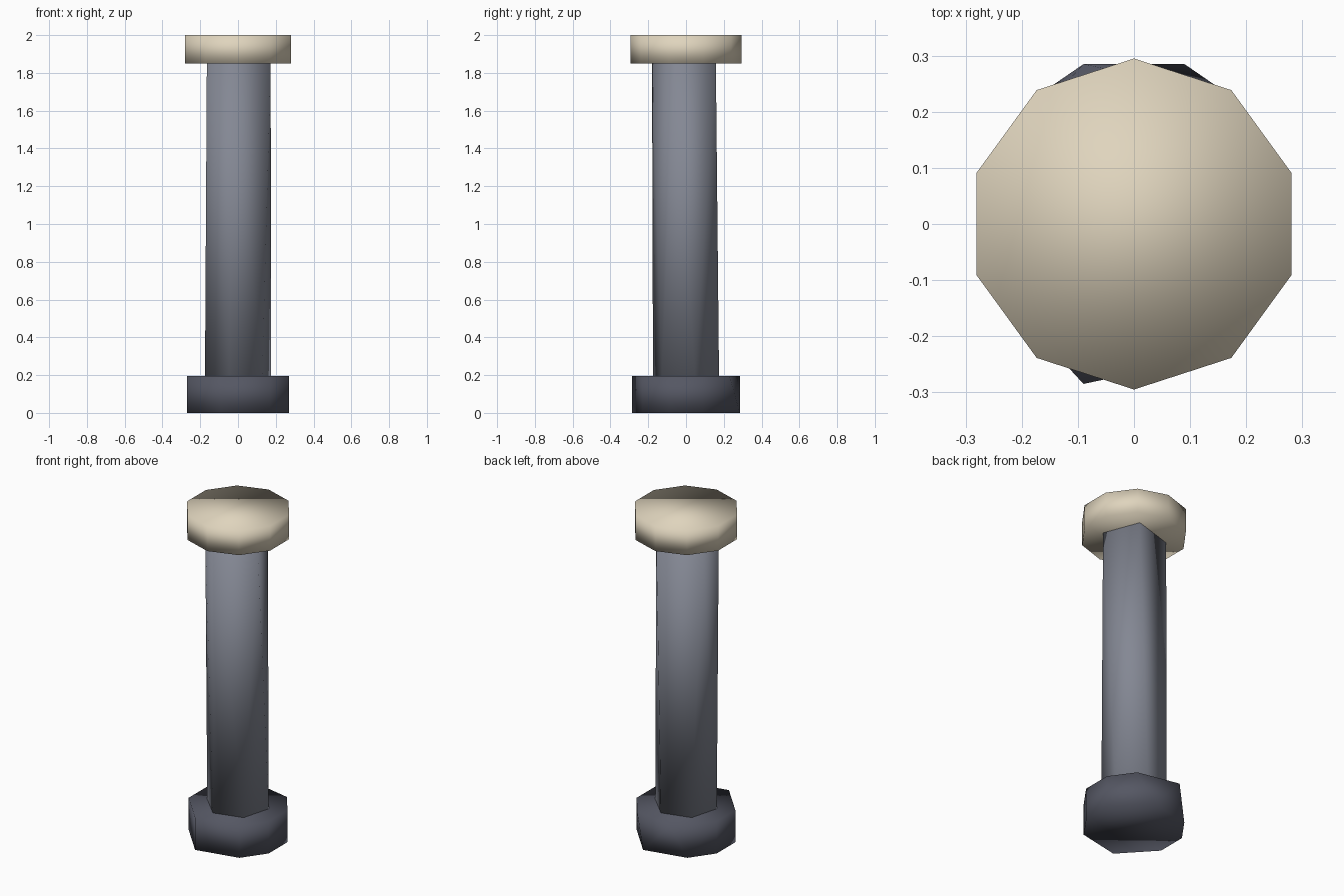
import bpy, bmesh, math

cube = bpy.data.objects.get("Cube")
if cube:
    bpy.data.objects.remove(cube)


def material(name, rgb):
    m = bpy.data.materials.new(name)
    m.use_nodes = True
    m.diffuse_color = (*rgb, 1)
    m.node_tree.nodes["Principled BSDF"].inputs["Base Color"].default_value = (*rgb, 1)
    return m


def ring(count, radius, start):
    """Points of a regular polygon, first one at the start angle in degrees."""
    angles = [math.radians(start + 360 * i / count) for i in range(count)]
    return [(radius * math.cos(a), radius * math.sin(a)) for a in angles]


def prism(name, bottom, top, z0, z1, mat):
    """Smooth-shaded solid wrapped around a bottom and a top outline."""
    bm = bmesh.new()
    for outline, z in ((bottom, z0), (top, z1)):
        for x, y in outline:
            bm.verts.new((x, y, z))
    bmesh.ops.convex_hull(bm, input=bm.verts[:])
    bmesh.ops.recalc_face_normals(bm, faces=bm.faces[:])
    for f in bm.faces:
        f.smooth = True
    mesh = bpy.data.meshes.new(name)
    bm.to_mesh(mesh)
    bm.free()
    mesh.materials.append(mat)
    obj = bpy.data.objects.new(name, mesh)
    bpy.context.collection.objects.link(obj)
    return obj


beige = material("warm beige", (0.74, 0.66, 0.51))
grey = material("steel grey", (0.23, 0.245, 0.295))
dark = material("dark slate", (0.09, 0.095, 0.125))

# Ten-sided cap
cap = ring(10, 0.295, 90)
prism("top_cap", cap, cap, 1.85, 2.0, beige)

# Slightly twisted shaft: six sides below, five above
shaft_top = [(0.173, -0.06), (0.09, 0.158), (-0.165, 0.08), (-0.165, -0.08), (-0.03, -0.18)]
prism("shaft", ring(6, 0.181, 15), shaft_top, 0.19, 1.855, grey)

# Irregular eight-sided foot; the outline differs at the back of each end
shared = [(-0.27, 0.09), (-0.27, -0.09), (-0.09, -0.285), (0.17, -0.23), (0.27, -0.09), (0.27, 0.09)]
foot_bottom = shared + [(0.09, 0.285), (-0.17, 0.23)]
foot_top = shared + [(0.17, 0.23), (-0.09, 0.285)]
prism("foot", foot_bottom, foot_top, 0.0, 0.195, dark)
